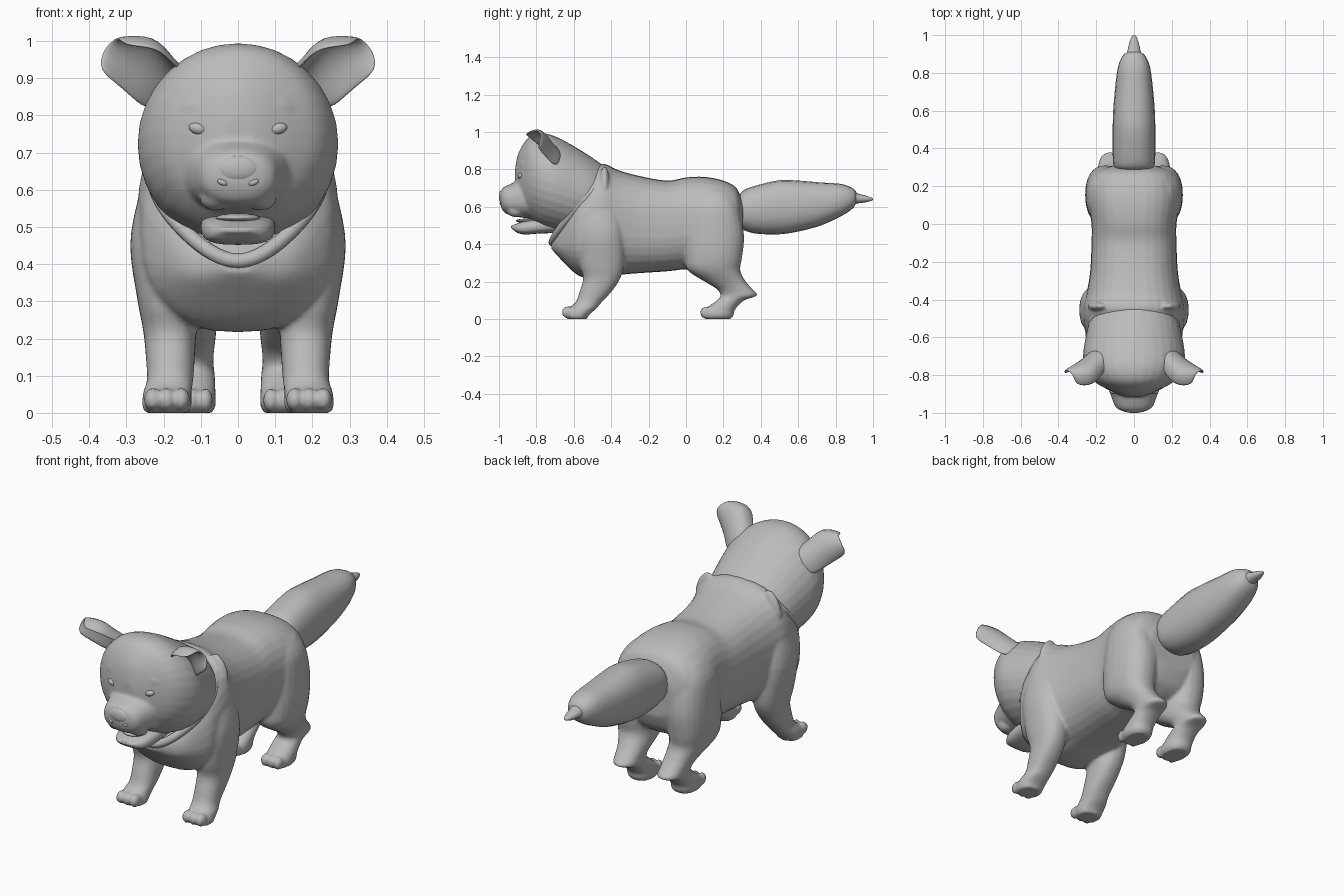
import bpy, bmesh, math
from mathutils import Matrix, Vector

cube = bpy.data.objects.get("Cube")
if cube:
    bpy.data.objects.remove(cube)

# One plain grey for the whole animal
grey = bpy.data.materials.new("plain grey")
grey.use_nodes = True
colour = (0.5, 0.5, 0.5, 1)
grey.diffuse_color = colour
grey.node_tree.nodes["Principled BSDF"].inputs["Base Color"].default_value = colour


def spline(rows, steps=4):
    """Smoothly resample rows of numbers."""
    rows = [Vector(r) for r in rows]
    out = []
    for i in range(len(rows) - 1):
        a, b = rows[max(i - 1, 0)], rows[i]
        c, d = rows[i + 1], rows[min(i + 2, len(rows) - 1)]
        for s in range(steps):
            t = s / steps
            out.append(b + (c - a) * (t / 2) + (a * 2 - b * 5 + c * 4 - d) * (t * t / 2)
                       + (b * 3 - a - c * 3 + d) * (t ** 3 / 2))
    return out + [rows[-1]]


def skin(bm, rings, place, sides=32, power=2.0):
    """Skin rounded sections; place() turns (along, across, up) into a point."""
    loops = []
    for along, lo, hi, left, right in rings:
        loop = []
        for k in range(sides):
            a = math.tau * k / sides
            c, s = math.cos(a), math.sin(a)
            c = math.copysign(abs(c) ** (2 / power), c)
            s = math.copysign(abs(s) ** (2 / power), s)
            u = (left + right) / 2 + (right - left) / 2 * c
            v = (lo + hi) / 2 + (hi - lo) / 2 * s
            loop.append(bm.verts.new(place(along, u, v)))
        loops.append(loop)
    for p, q in zip(loops, loops[1:]):
        for k in range(sides):
            n = (k + 1) % sides
            bm.faces.new((p[k], p[n], q[n], q[k]))
    bm.faces.new(loops[0])
    bm.faces.new(loops[-1])


def trunk(bm, rows, sides=32, power=2.0):
    """Rows of y, bottom, top, half width."""
    rings = [(y, lo, hi, -w, w) for y, lo, hi, w in spline(rows)]
    skin(bm, rings, lambda y, x, z: (x, y, z), sides, power)


def legs(bm, rows):
    """Rows of z, front, back, inner, outer, built on both sides."""
    for side in (1, -1):
        skin(bm, spline(rows), lambda z, x, y: (side * x, y, z), 24, 2.3)


def ball(bm, centre, size, turn=0.0):
    m = (Matrix.Translation(centre) @ Matrix.Rotation(turn, 4, "Y")
         @ Matrix.Diagonal((*size, 1)))
    bmesh.ops.create_uvsphere(bm, u_segments=20, v_segments=12, radius=1, matrix=m)


def finish(name, bm, voxel=0.0, smooth=3):
    bmesh.ops.recalc_face_normals(bm, faces=bm.faces)
    mesh = bpy.data.meshes.new(name)
    bm.to_mesh(mesh)
    bm.free()
    mesh.materials.append(grey)
    mesh.shade_smooth()
    obj = bpy.data.objects.new(name, mesh)
    bpy.context.collection.objects.link(obj)
    if voxel:
        blend = obj.modifiers.new("blend", "REMESH")
        blend.mode = "VOXEL"
        blend.voxel_size = voxel
        blend.use_smooth_shade = True
        relax = obj.modifiers.new("relax", "SMOOTH")
        relax.factor = 0.5
        relax.iterations = smooth
    return obj


# Body with shoulders, rump and all four legs
bm = bmesh.new()
trunk(bm, [(-.72, .375, .43, .05), (-.68, .33, .48, .15), (-.6, .25, .68, .24),
           (-.54, .22, .77, .265), (-.45, .22, .83, .27), (-.36, .235, .795, .25),
           (-.25, .245, .765, .232), (-.1, .255, .74, .225), (0, .265, .757, .225),
           (.1, .25, .76, .24), (.2, .27, .74, .24), (.27, .32, .7, .21),
           (.305, .4, .62, .13)], power=2.5)
legs(bm, [(.66, -.52, -.4, .14, .24), (.58, -.56, -.36, .12, .268), (.45, -.58, -.33, .1, .29),
          (.3, -.57, -.33, .11, .27), (.22, -.55, -.35, .112, .255), (.15, -.568, -.395, .116, .248),
          (.09, -.59, -.45, .12, .245), (.055, -.63, -.48, .125, .255),
          (.02, -.645, -.52, .125, .258), (0, -.63, -.53, .135, .25)])
legs(bm, [(.68, .06, .24, .06, .2), (.6, .02, .28, .05, .245), (.45, 0, .31, .04, .258),
          (.33, -.005, .3, .05, .255), (.26, .01, .29, .055, .24), (.2, .1, .32, .06, .21),
          (.16, .165, .355, .065, .195), (.125, .185, .38, .065, .19), (.1, .165, .31, .062, .188),
          (.05, .1, .262, .06, .192), (.02, .09, .255, .06, .192), (0, .1, .24, .07, .18)])
for side in (1, -1):
    ball(bm, (side * .195, -.435, .735), (.045, .025, .085), side * -.35)
    for i in range(3):
        ball(bm, (side * (.152 + .039 * i), -.63, .036), (.023, .035, .032))
        ball(bm, (side * (.088 + .037 * i), .105, .034), (.021, .03, .032))
finish("body_and_legs", bm, .009)

# Head, cheeks and muzzle
bm = bmesh.new()
trunk(bm, [(-.4, .55, .79, .16), (-.5, .46, .862, .23), (-.6, .45, .925, .256),
           (-.7, .47, .977, .27), (-.77, .49, .994, .255), (-.83, .53, .98, .215),
           (-.87, .57, .935, .152), (-.9, .61, .875, .085), (-.914, .66, .8, .04)], power=2.05)
trunk(bm, [(-.76, .53, .77, .17), (-.86, .54, .755, .14), (-.92, .55, .73, .118),
           (-.965, .565, .71, .1), (-.985, .59, .695, .075), (-.994, .62, .67, .04)], power=2.3)
for side in (1, -1):
    ball(bm, (side * .1, -.83, .83), (.07, .055, .035), side * .25)
    ball(bm, (side * .055, -.91, .585), (.05, .05, .04), side * .3)
finish("head", bm, .008, 5)

# Open lower jaw, wider at its raised rim, with the tongue
bm = bmesh.new()
trunk(bm, [(-.7, .46, .56, .1), (-.8, .456, .535, .1), (-.86, .452, .525, .092),
           (-.9, .46, .512, .075), (-.925, .478, .502, .05), (-.935, .486, .498, .03)], 24, 2.8)
finish("lower_jaw", bm)
bm = bmesh.new()
ball(bm, (0, -.85, .525), (.06, .06, .012))
finish("tongue", bm)

# Nose pad and nostrils
bm = bmesh.new()
ball(bm, (0, -.982, .656), (.058, .019, .036))
finish("nose", bm)
bm = bmesh.new()
for side in (1, -1):
    ball(bm, (side * .042, -.988, .62), (.015, .008, .008), side * -.4)
finish("nostrils", bm)

# Almond eyes
bm = bmesh.new()
for side in (1, -1):
    ball(bm, (side * .106, -.882, .764), (.027, .018, .016), side * -.25)
finish("eyes", bm)

# Cupped ears: each row runs folded edge, crest, hollow, lower edge
ear_rows = [[(.12, -.74, .9), (.15, -.68, .915), (.2, -.66, .86), (.245, -.69, .81)],
            [(.17, -.8, .935), (.195, -.74, .97), (.24, -.7, .91), (.28, -.73, .84)],
            [(.215, -.86, .985), (.22, -.78, 1.03), (.3, -.73, .955), (.33, -.77, .885)],
            [(.315, -.86, .985), (.325, -.79, 1.018), (.37, -.77, .975), (.375, -.8, .92)]]
bm = bmesh.new()
grid = [[bm.verts.new(p) for p in row] for row in ear_rows]
for r, s in zip(grid, grid[1:]):
    for k in range(3):
        bm.faces.new((r[k], r[k + 1], s[k + 1], s[k]))
ears = finish("ears", bm)
thick = ears.modifiers.new("thickness", "SOLIDIFY")
thick.thickness = .018
thick.offset = 0
ears.modifiers.new("both sides", "MIRROR")
ears.modifiers.new("round", "SUBSURF").levels = 2
ears.modifiers["round"].render_levels = 2

# Fold of fur at the throat where the neck meets the chest
curve = bpy.data.curves.new("neck_fold", "CURVE")
curve.dimensions = "3D"
curve.bevel_depth = .02
half = [(.11, -.7, .45), (.225, -.6, .58), (.225, -.49, .7), (.14, -.45, .775)]
path = [(0, -.72, .395)] + half + [(0, -.45, .79)]
path += [(-x, y, z) for x, y, z in reversed(half)]
line = curve.splines.new("NURBS")
line.points.add(len(path) - 1)
for point, co in zip(line.points, path):
    point.co = (*co, 1)
line.use_cyclic_u = True
line.order_u = 3
curve.materials.append(grey)
bpy.context.collection.objects.link(bpy.data.objects.new("neck_fold", curve))

# Thick tail and its pointed tip
bm = bmesh.new()
trunk(bm, [(.285, .5, .66, .09), (.31, .475, .69, .108), (.38, .456, .715, .113),
           (.5, .453, .742, .113), (.6, .468, .74, .11), (.72, .5, .73, .1),
           (.83, .55, .722, .085), (.89, .59, .7, .06), (.91, .62, .68, .035)], 20, 2.3)
finish("tail", bm)
bm = bmesh.new()
trunk(bm, [(.88, .61, .695, .045), (.92, .618, .672, .034), (.96, .624, .66, .025),
           (.99, .632, .65, .013), (1, .638, .644, .004)], 12)
finish("tail_tip", bm)
